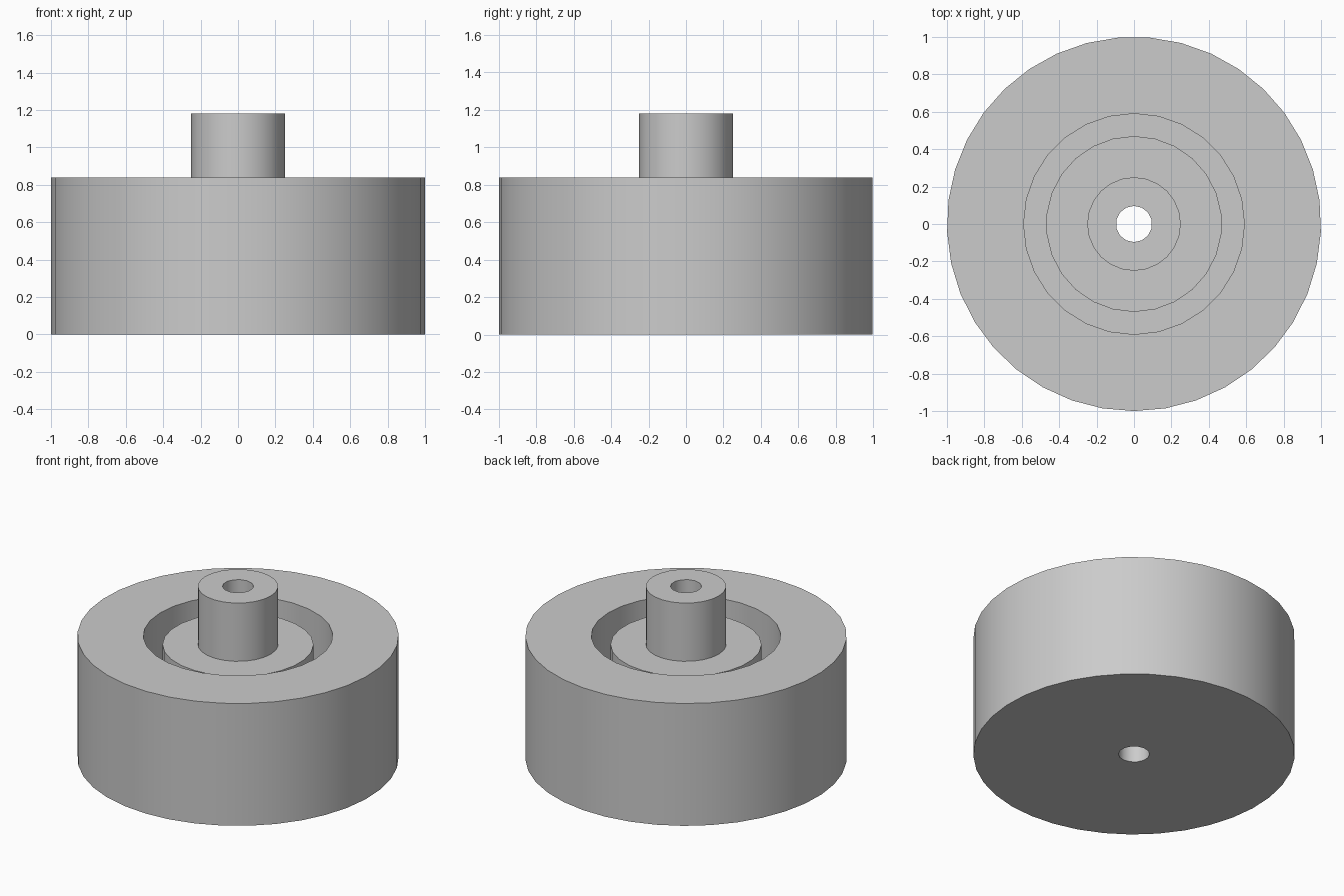
import bpy
import math

cube = bpy.data.objects.get("Cube")
if cube:
    bpy.data.objects.remove(cube, do_unlink=True)

# Plain grey material
grey = bpy.data.materials.new("plain grey")
grey.use_nodes = True
colour = (0.6, 0.6, 0.6, 1.0)
grey.diffuse_color = colour
grey.node_tree.nodes["Principled BSDF"].inputs["Base Color"].default_value = colour


def cylinder(name, radius, bottom, top, sides, turn=0.0):
    """Upright cylinder on the z axis between two heights."""
    bpy.ops.mesh.primitive_cylinder_add(
        vertices=sides, radius=radius, depth=top - bottom,
        location=(0, 0, (bottom + top) / 2), rotation=(0, 0, turn))
    obj = bpy.context.object
    obj.name = name
    obj.data.materials.append(grey)
    return obj


def combine(target, tool, operation):
    """Apply a boolean with a helper and remove the helper."""
    tool.hide_render = True
    mod = target.modifiers.new(tool.name, "BOOLEAN")
    mod.operation = operation
    mod.solver = "EXACT"
    mod.object = tool
    bpy.context.view_layer.objects.active = target
    bpy.ops.object.modifier_apply(modifier=mod.name)
    bpy.data.objects.remove(tool, do_unlink=True)


RIM_TOP = 0.84
BOSS_TOP = 0.78
HUB_TOP = 1.18
FLOOR = 0.17

# Drum, hollowed by a deep round recess
wheel = cylinder("wheel_body", 1.0, 0, RIM_TOP, 37, math.pi)
combine(wheel, cylinder("recess", 0.59, FLOOR, RIM_TOP + 0.1, 28), "DIFFERENCE")

# Inner boss leaves a ring groove, and the hub rises out of it
combine(wheel, cylinder("inner_boss", 0.47, FLOOR - 0.05, BOSS_TOP, 26), "UNION")
combine(wheel, cylinder("hub", 0.25, BOSS_TOP - 0.05, HUB_TOP, 24), "UNION")

# Axle bore right through
combine(wheel, cylinder("axle_bore", 0.097, -0.1, HUB_TOP + 0.1, 14), "DIFFERENCE")

# Smooth round walls with crisp rims
bpy.ops.object.select_all(action="DESELECT")
wheel.select_set(True)
bpy.context.view_layer.objects.active = wheel
bpy.ops.object.shade_smooth_by_angle(angle=math.radians(35))
